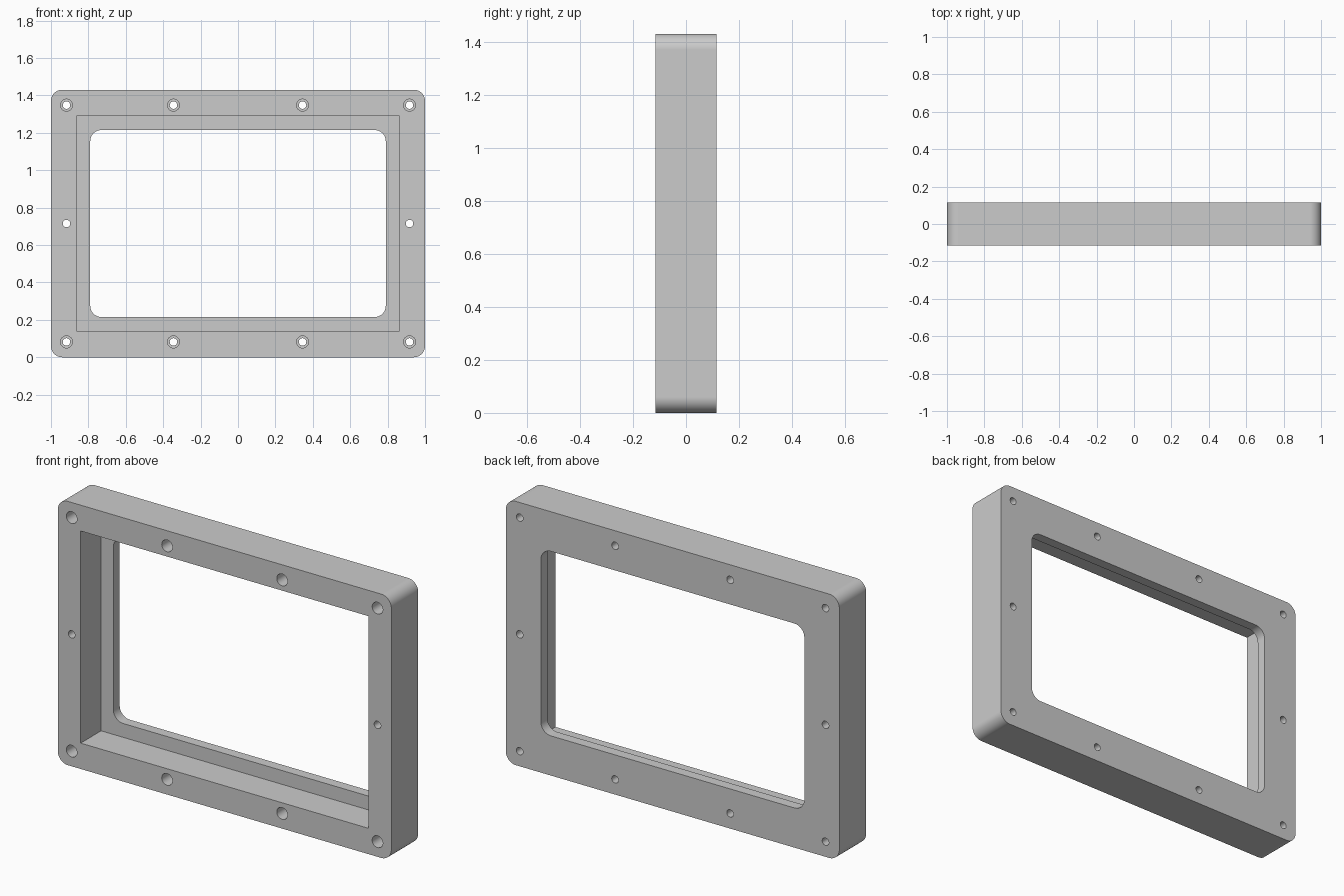
import bpy
import bmesh
import math
from mathutils import Matrix, Vector

if "Cube" in bpy.data.objects:
    bpy.data.objects.remove(bpy.data.objects["Cube"], do_unlink=True)

HEIGHT = 1.43
MID = HEIGHT / 2
FRONT, BACK = -0.115, 0.115
RECESS_FLOOR = 0.06
BORE_FLOOR = 0.01
CORNER = 0.06

grey = bpy.data.materials.new("light_grey")
grey.use_nodes = True
colour = (0.6, 0.6, 0.6, 1)
grey.diffuse_color = colour
grey.node_tree.nodes["Principled BSDF"].inputs["Base Color"].default_value = colour


def finish(name, bm):
    mesh = bpy.data.meshes.new(name)
    bm.to_mesh(mesh)
    bm.free()
    mesh.materials.append(grey)
    obj = bpy.data.objects.new(name, mesh)
    bpy.context.collection.objects.link(obj)
    return obj


def slab(name, width, height, y0, y1, radius=0):
    """Upright block centred on the frame, with optional rounded corners."""
    bm = bmesh.new()
    place = Matrix.Translation((0, (y0 + y1) / 2, MID))
    bmesh.ops.create_cube(bm, size=1, matrix=place @ Matrix.Diagonal((width, y1 - y0, height, 1)))
    if radius:
        edges = [e for e in bm.edges
                 if abs((e.verts[0].co - e.verts[1].co).normalized().y) > 0.9]
        bmesh.ops.bevel(bm, geom=edges, offset=radius, segments=12,
                        profile=0.5, affect='EDGES')
    return finish(name, bm)


def pins(name, spots, radius, y0, y1):
    """Row of cylinders along y, used to drill holes."""
    bm = bmesh.new()
    turn = Matrix.Rotation(math.pi / 2, 4, 'X')
    for x, z in spots:
        place = Matrix.Translation(Vector((x, (y0 + y1) / 2, z)))
        bmesh.ops.create_cone(bm, cap_ends=True, segments=32, radius1=radius,
                              radius2=radius, depth=y1 - y0, matrix=place @ turn)
    return finish(name, bm)


# Screw positions: four along the top and bottom, one at each side
bored = [(x, MID + s * 0.633) for s in (-1, 1) for x in (-0.917, -0.345, 0.345, 0.917)]
plain = [(-0.917, MID), (0.917, MID)]

# Outer block and the shapes cut from it
frame = slab("frame", 2, HEIGHT, FRONT, BACK, CORNER)
cutters = [
    slab("recess_cutter", 1.726, 1.15, FRONT - 0.1, RECESS_FLOOR),
    slab("window_cutter", 1.58, 1.0, FRONT - 0.2, BACK + 0.1, CORNER),
    pins("counterbore_cutter", bored, 0.032, FRONT - 0.1, BORE_FLOOR),
    pins("screw_hole_cutter", bored + plain, 0.02, FRONT - 0.2, BACK + 0.1),
]

bpy.ops.object.select_all(action='DESELECT')
frame.select_set(True)
bpy.context.view_layer.objects.active = frame

for cutter in cutters:
    cutter.hide_render = True
    cut = frame.modifiers.new(cutter.name, 'BOOLEAN')
    cut.operation = 'DIFFERENCE'
    cut.solver = 'EXACT'
    cut.object = cutter
    bpy.ops.object.modifier_apply(modifier=cut.name)
    bpy.data.objects.remove(cutter, do_unlink=True)

# Smooth corners and holes, flat faces kept crisp
bpy.ops.object.shade_smooth_by_angle(angle=math.radians(30))
weighted = frame.modifiers.new("weighted_normals", 'WEIGHTED_NORMAL')
weighted.keep_sharp = True
